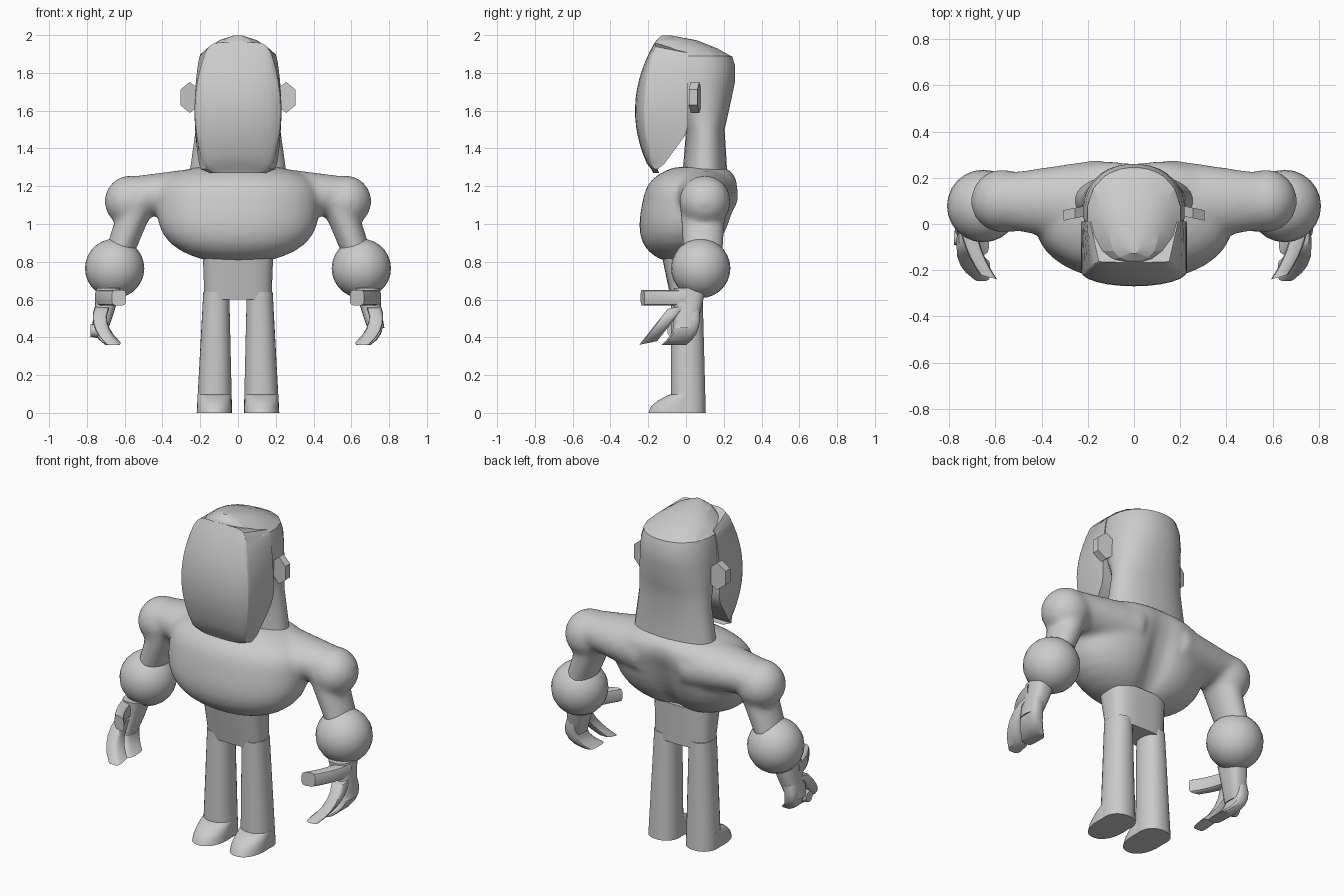
import bpy, bmesh, math
from mathutils import Matrix, Vector

cube = bpy.data.objects.get("Cube")
if cube:
    bpy.data.objects.remove(cube, do_unlink=True)

GREY = (.6, .6, .6, 1)
clay = bpy.data.materials.new("plain_grey")
clay.use_nodes = True
clay.diffuse_color = GREY
clay.node_tree.nodes["Principled BSDF"].inputs["Base Color"].default_value = GREY


def finish(name, bm, angle, paired):
    """Turn the bmesh into one object, or into a mirrored left and right pair."""
    bmesh.ops.recalc_face_normals(bm, faces=bm.faces)
    made = []
    for prefix in (("left_", "right_") if paired else ("",)):
        mesh = bpy.data.meshes.new(prefix + name)
        bm.to_mesh(mesh)
        if prefix == "right_":
            mesh.transform(Matrix.Scale(-1, 4, Vector((1, 0, 0))))
            mesh.flip_normals()
        mesh.materials.append(clay)
        obj = bpy.data.objects.new(prefix + name, mesh)
        bpy.context.collection.objects.link(obj)
        bpy.ops.object.select_all(action="DESELECT")
        obj.select_set(True)
        bpy.context.view_layer.objects.active = obj
        bpy.ops.object.shade_smooth_by_angle(angle=math.radians(angle))
        made.append(obj)
    bm.free()
    return made


def loft(name, rings, angle=40, paired=False):
    """Skin a list of equal-length point rings and cap both ends."""
    bm = bmesh.new()
    rows = [[bm.verts.new(point) for point in ring] for ring in rings]
    count = len(rows[0])
    for lower, upper in zip(rows, rows[1:]):
        for i in range(count):
            j = (i + 1) % count
            bm.faces.new((lower[i], lower[j], upper[j], upper[i]))
    bm.faces.new(rows[0])
    bm.faces.new(rows[-1])
    return finish(name, bm, angle, paired)


def oval(centre, across, deep, count=24, power=2):
    """Superellipse ring spanned by two half-axes."""
    def squared(value):
        return math.copysign(abs(value) ** (2 / power), value)

    turns = [math.tau * (i + .5) / count for i in range(count)]
    return [Vector(centre) + Vector(across) * squared(math.cos(turn))
            + Vector(deep) * squared(math.sin(turn)) for turn in turns]


def level(z, half_width, front, back, x=0, count=32, power=2.2):
    """Horizontal ring between a front and a back y."""
    return oval((x, (front + back) / 2, z), (half_width, 0, 0),
                (0, (back - front) / 2, 0), count, power)


def bend(start, control, end, steps=5):
    """Points along a quadratic curve."""
    a, b, c = Vector(start), Vector(control), Vector(end)
    return [a.lerp(b, i / steps).lerp(b.lerp(c, i / steps), i / steps)
            for i in range(steps + 1)]


def tube(name, path, across, deep, taper=1, count=24, power=2, angle=40, paired=True):
    """Skin a path with one cross-section that scales evenly up to the taper."""
    rings = []
    for i, point in enumerate(path):
        size = 1 + (taper - 1) * i / (len(path) - 1)
        rings.append(oval(point, Vector(across) * size, Vector(deep) * size, count, power))
    return loft(name, rings, angle, paired)


def ball(name, centre, radius):
    bm = bmesh.new()
    bmesh.ops.create_uvsphere(bm, u_segments=24, v_segments=14, radius=radius)
    bmesh.ops.translate(bm, vec=centre, verts=bm.verts)
    return finish(name, bm, 60, True)


# Torso: barrel chest leaning with height, with a crease down the back
chest = []
steps = 14
for i in range(steps + 1):
    swing = math.radians(-85 + 150 * i / steps)
    height = math.sin(swing) * (.33 if swing < 0 else .2)
    bulge = math.sqrt(1 - abs(math.sin(swing)) ** 3)
    middle = .05 + height / 5
    ring = level(1.12 + height, .43 * bulge, middle - .28 * bulge, middle + .23 * bulge, count=48)
    for point in ring:
        if point.y > middle:
            point.y -= .07 * bulge * (1 - math.sin(swing)) * math.exp(-abs(point.x) / .08)
    chest.append(ring)
body = loft("torso", chest, 60)

# Shoulders and upper arms, melted into the torso
body += tube("shoulder_slope", [(.15, .09, 1.15), (.57, .1, 1.155)],
             (0, .19, 0), (0, 0, .155), taper=.62)
body += ball("shoulder", (.57, .1, 1.12), .137)
body += tube("upper_arm", [(.52, .09, 1.13), (.65, .09, .78)],
             (.11, 0, -.04), (0, .125, 0), taper=.8)
bpy.ops.object.select_all(action="DESELECT")
for obj in body:
    obj.select_set(True)
torso = body[0]
bpy.context.view_layer.objects.active = torso
bpy.ops.object.join()
remesh = torso.modifiers.new("melt", "REMESH")
remesh.mode = "VOXEL"
remesh.voxel_size = .016
remesh.use_smooth_shade = True
relax = torso.modifiers.new("relax", "SMOOTH")
relax.factor = .5
relax.iterations = 10

# Pelvis
loft("pelvis", [level(.6, .178, -.08, .09, power=3), level(.84, .187, -.13, .1, power=3)])

# Neck and skull
loft("neck_and_skull", [
    level(1.25, .26, -.02, .22), level(1.5, .225, 0, .205), level(1.6, .222, -.05, .228),
    level(1.75, .22, -.15, .26), level(1.84, .212, -.16, .26), level(1.89, .2, -.17, .245)])

# Face mask: bowed front, hard side edge, then straight cheeks to the back
mask = []
steps = 14
for i in range(steps + 1):
    z = 1.27 + .69 * i / steps
    bow = (z - 1.6) ** 2
    edge = -.205 + bow / 3
    width, nose = .23 - .6 * bow, -.27 + .8 * bow
    cheek, back = .23 - .3 * bow, min(.01, -.15 + .73 * (z - 1.27))
    ring = []
    for j in range(13):
        turn = math.pi * (j / 12 - .5)
        ring.append(Vector((width * math.sin(turn), edge + (nose - edge) * math.cos(turn), z)))
    ring += [Vector((cheek, back, z)), Vector((-cheek, back, z))]
    for point in ring:
        point.z = min(z, 2 - 2.6 * point.x ** 2)
    if i == 0:
        mask.append([Vector((p.x * .75, p.y * .95, p.z)) for p in ring])
        ring = [p + Vector((0, 0, .02)) for p in ring]
    mask.append(ring)
loft("face_mask", mask, 30)

# Faceted crown whose peak sits towards the front
loft("crown", [oval((0, -.12 + .14 * size, 2 - .11 * size * size), (.205 * size, 0, 0),
                    (0, .22 * size, 0), 16, 2.4) for size in (1, .8, .5, .1)], 15)

# Ears: six-sided plates
tube("ear", [(.255, .025, 1.67), (.255, .07, 1.67)], (.058, -.012, 0), (0, 0, .082),
     count=6, angle=20)

# Forearms
ball("forearm", (.653, .078, .765), .157)

# Hands: palm, two curled fingers and a thumb
tube("palm", bend((.685, .02, .66), (.7, .015, .56), (.73, -.01, .45)),
     (.065, 0, 0), (0, .085, 0), taper=.7, power=2.8)
for name, path, across, deep in (
        ("rear_finger", bend((.72, .005, .54), (.76, .02, .42), (.665, -.065, .36)),
         (.038, 0, 0), (0, .068, 0)),
        ("front_finger", bend((.72, -.05, .56), (.76, -.13, .46), (.66, -.2, .37)),
         (.038, 0, 0), (0, .048, .01)),
        ("thumb", bend((.72, -.01, .61), (.7, -.13, .61), (.63, -.23, .61)),
         (.038, .01, 0), (0, 0, .042))):
    tube(name, path, across, deep, count=12, power=4)

# Small round stud on the outside of one hand
tube("right_hand_stud", [(-.74, -.06, .435), (-.78, -.06, .435)], (0, .04, 0), (0, 0, .04),
     taper=.8, count=10, paired=False)

# Legs, with feet as wedges that reach forward
loft("leg", [level(0, .094, -.08, .105, x=.125), level(.64, .069, -.08, .088, x=.115)],
     paired=True)
domes = [math.sin(math.radians(step)) for step in range(0, 90, 20)]
loft("foot", [level(rise / 10, .094 - rise / 200, -.2 + .12 * rise * rise, .1, x=.125)
              for rise in domes], paired=True)
